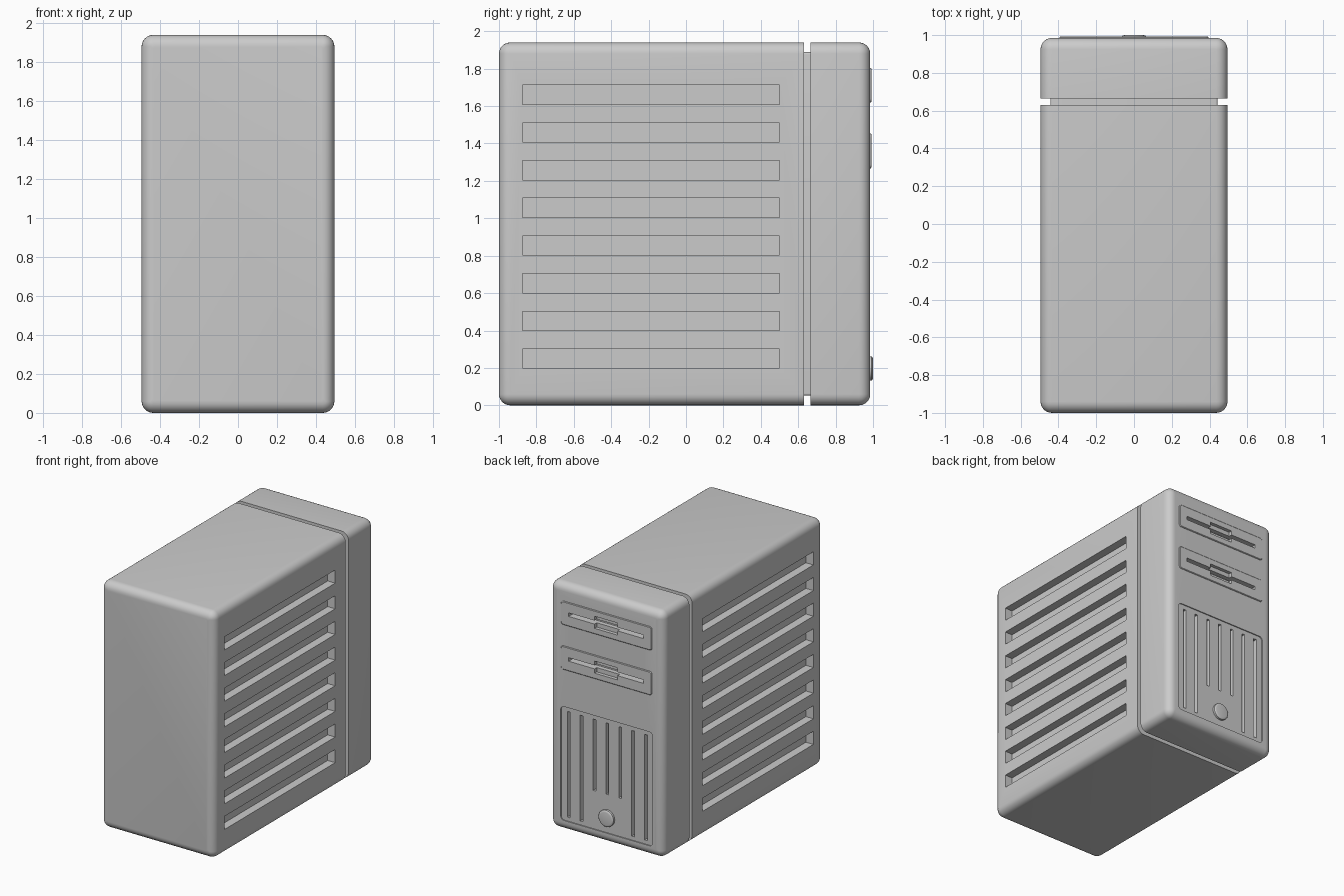
import bpy, bmesh
from math import cos, sin, pi

if "Cube" in bpy.data.objects:
    bpy.data.objects.remove(bpy.data.objects["Cube"])


def outline(cx, cz, w, h, r, n):
    """Rounded rectangle in the xz plane (plain corners when r is 0)."""
    pts = []
    for i, (sx, sz) in enumerate([(1, 1), (-1, 1), (-1, -1), (1, -1)]):
        for k in range(n + 1 if r else 1):
            a = (i + k / n) * pi / 2
            pts.append((cx + sx * (w / 2 - r) + r * cos(a), cz + sz * (h / 2 - r) + r * sin(a)))
    return pts


def loft(bm, cx, cz, sections, n=6):
    """Skin rounded rectangles (y, width, height, radius) along y and cap both ends."""
    rings = [[bm.verts.new((x, y, z)) for x, z in outline(cx, cz, w, h, r, n)]
             for y, w, h, r in sections]
    for a, b in zip(rings, rings[1:]):
        for i in range(len(a)):
            j = (i + 1) % len(a)
            bm.faces.new((a[i], a[j], b[j], b[i]))
    bm.faces.new(rings[0])
    bm.faces.new(rings[-1])


def block(bm, cx, cz, w, h, y0, y1, r=0):
    loft(bm, cx, cz, [(y0, w, h, r), (y1, w, h, r)])


def make(name, bm):
    bmesh.ops.recalc_face_normals(bm, faces=bm.faces)
    me = bpy.data.meshes.new(name)
    bm.to_mesh(me)
    bm.free()
    ob = bpy.data.objects.new(name, me)
    bpy.context.collection.objects.link(ob)
    return ob


def activate(ob):
    bpy.ops.object.select_all(action='DESELECT')
    ob.select_set(True)
    bpy.context.view_layer.objects.active = ob


def cut(ob, cutter):
    activate(ob)
    mod = ob.modifiers.new("cut", 'BOOLEAN')
    mod.operation, mod.solver, mod.object = 'DIFFERENCE', 'EXACT', cutter
    bpy.ops.object.modifier_apply(modifier=mod.name)


W, H, R = 0.99, 1.94, 0.06
BACK, FACE = -1.0, 0.985
BAYS = (1.712, 1.36)

# Case: rounded box with a groove running round it behind the bezel
arc = [(R * (1 - sin(a)), R * (1 - cos(a))) for a in [k * pi / 12 for k in range(7)]]
path = [(BACK + dy, inset) for dy, inset in reversed(arc)]
path += [(0.63, 0), (0.63, 0.052), (0.665, 0.052), (0.665, 0)]
path += [(FACE - dy, inset) for dy, inset in arc]
bm = bmesh.new()
loft(bm, 0, H / 2, [(y, W - 2 * i, H - 2 * i, max(R - i, 0.012)) for y, i in path])
case = make("case", bm)

# Drive bay plates, slightly raised
bays = []
for i, z in enumerate(BAYS):
    bm = bmesh.new()
    loft(bm, 0, z, [(0.97, 0.79, 0.185, 0.02), (0.988, 0.79, 0.185, 0.02),
                    (0.992, 0.78, 0.175, 0.016)])
    bays.append(make(f"drive_bay_{i + 1}", bm))

# Shallow cuts: vent panel recess and the finger notches
bm = bmesh.new()
block(bm, 0, 0.527, 0.80, 0.895, FACE - 0.008, 1.1, 0.03)
for z in BAYS:
    block(bm, 0, z, 0.2, 0.095, 0.965, 1.1)
shallow = make("shallow_cutter", bm)

# Deep cuts: disk slots, vertical vents and side louvres
bm = bmesh.new()
for z in BAYS:
    block(bm, 0, z, 0.65, 0.028, 0.93, 1.1)
for k in range(-3, 4):
    bottom = 0.38 if abs(k) < 2 else 0.11
    block(bm, k * 0.112, (0.94 + bottom) / 2, 0.024, 0.94 - bottom, 0.94, 1.1)
for side in (-1, 1):
    for k in range(8):
        block(bm, side * W / 2, 0.25 + k * 0.2015, 0.13, 0.103, -0.875, 0.5)
deep = make("deep_cutter", bm)

for ob in [case] + bays:
    cut(ob, shallow)
    cut(ob, deep)
for cutter in (shallow, deep):
    bpy.data.objects.remove(cutter)

# Round power button with softened rim
bm = bmesh.new()
loft(bm, 0, 0.197, [(0.96, 0.13, 0.13, 0.065), (0.993, 0.13, 0.13, 0.065),
                    (0.998, 0.118, 0.118, 0.059), (1.0, 0.10, 0.10, 0.05)], n=8)
button = make("power_button", bm)

for ob in [case, button] + bays:
    activate(ob)
    bpy.ops.object.shade_smooth_by_angle(angle=pi / 6)
